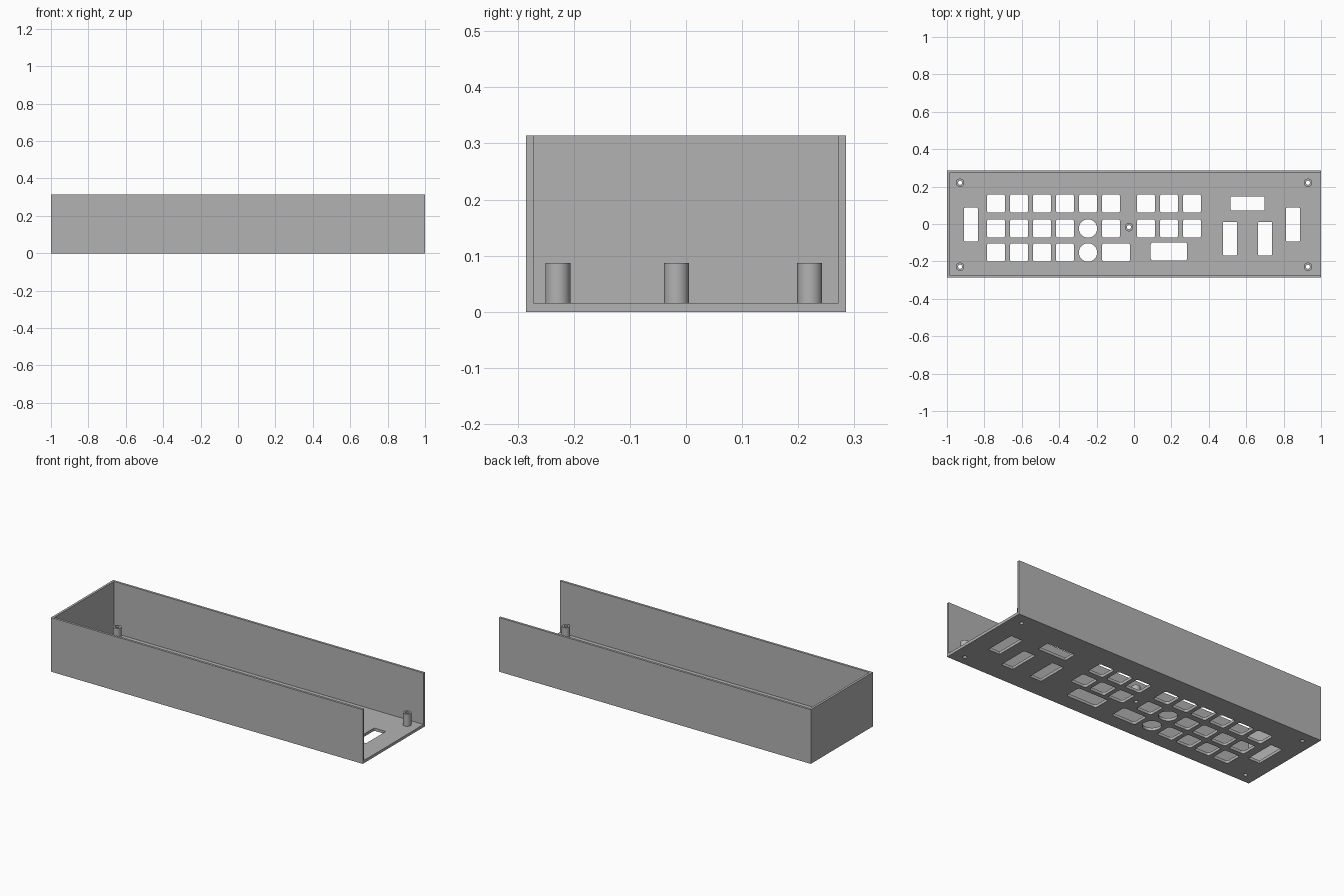
import bpy, bmesh
from math import cos, sin, pi
from mathutils import Vector, Matrix

cube = bpy.data.objects.get("Cube")
if cube:
    bpy.data.objects.remove(cube, do_unlink=True)

HALF_Y, HEIGHT, WALL, FLOOR = 0.285, 0.314, 0.0135, 0.016
POST_TOP, POST_R, BORE_R = 0.087, 0.0223, 0.011
KEY = 0.098

grey = bpy.data.materials.new("plain grey")
grey.use_nodes = True
grey.diffuse_color = (0.45, 0.45, 0.45, 1)
grey.node_tree.nodes["Principled BSDF"].inputs["Base Color"].default_value = grey.diffuse_color


def make_object(name, bm):
    bmesh.ops.recalc_face_normals(bm, faces=bm.faces)
    mesh = bpy.data.meshes.new(name)
    bm.to_mesh(mesh)
    bm.free()
    mesh.materials.append(grey)
    ob = bpy.data.objects.new(name, mesh)
    bpy.context.collection.objects.link(ob)
    return ob


def box(name, lo, hi):
    lo, hi = Vector(lo), Vector(hi)
    bm = bmesh.new()
    bmesh.ops.create_cube(bm, size=1, matrix=Matrix.Translation((lo + hi) / 2)
                          @ Matrix.Diagonal((*(hi - lo), 1)))
    return make_object(name, bm)


def prism(bm, x, y, w, h, r, steps):
    """Upright prism with a rounded rectangular outline, passing through the floor."""
    pts = []
    for corner, (sx, sy) in enumerate([(1, 1), (-1, 1), (-1, -1), (1, -1)]):
        for i in range(steps + 1):
            a = (corner + i / steps) * pi / 2
            pts.append((x + sx * (w / 2 - r) + r * cos(a),
                        y + sy * (h / 2 - r) + r * sin(a), -0.05))
    face = bm.faces.new([bm.verts.new(p) for p in pts])
    ext = bmesh.ops.extrude_face_region(bm, geom=[face])
    bmesh.ops.translate(bm, vec=(0, 0, 0.1),
                        verts=[v for v in ext["geom"] if isinstance(v, bmesh.types.BMVert)])


def disc(bm, x, y, r):
    prism(bm, x, y, 2 * r, 2 * r, r, 8)
    bmesh.ops.remove_doubles(bm, verts=bm.verts, dist=1e-5)


holes = bmesh.new()
posts = [(sx * 0.93, y) for sx in (-1, 1) for y in (0.2205, -0.2285)] + [(-0.027, -0.017)]
for x, y in posts:
    disc(holes, x, y, BORE_R)

# Key openings: left block of six columns, right block of three
left_cols = [-0.738 + 0.123 * i for i in range(6)]
right_cols = [0.064 + 0.123 * i for i in range(3)]
rows = (0.11, -0.024, -0.152)
for row, y in enumerate(rows):
    for col, x in enumerate(left_cols + right_cols):
        if row == 2 and col > 4:
            continue
        if row > 0 and col == 4:
            disc(holes, x, y, KEY / 2)
        else:
            prism(holes, x, y, KEY, KEY, 0.013, 4)
prism(holes, -0.096, rows[2], 0.15, KEY, 0.013, 4)
prism(holes, 0.187, -0.147, 0.195, KEY, 0.013, 4)

# Slots
prism(holes, 0.607, 0.11, 0.18, 0.075, 0.005, 2)
for x, y in [(0.513, -0.078), (0.701, -0.078), (0.85, -0.003), (-0.872, -0.003)]:
    prism(holes, x, y, 0.075, 0.18, 0.005, 2)

# Case: open at the top and at the right-hand end
case = box("case", (-1, -HALF_Y, 0), (1, HALF_Y, HEIGHT))
cavity = box("cavity_cutter", (-1 + WALL, WALL - HALF_Y, FLOOR),
             (1.1, HALF_Y - WALL, HEIGHT + 0.1))
openings = make_object("opening_cutter", holes)
for cutter in (cavity, openings):
    cutter.hide_render = True
    mod = case.modifiers.new(cutter.name, 'BOOLEAN')
    mod.operation, mod.solver, mod.object = 'DIFFERENCE', 'EXACT', cutter
cut = bpy.data.meshes.new_from_object(case.evaluated_get(bpy.context.evaluated_depsgraph_get()))
case.modifiers.clear()
case.data = cut
for cutter in (cavity, openings):
    bpy.data.objects.remove(cutter, do_unlink=True)

# Hollow screw posts
for n, (x, y) in enumerate(posts):
    bm = bmesh.new()
    profile = [(POST_R, FLOOR), (POST_R, POST_TOP), (BORE_R, POST_TOP), (BORE_R, FLOOR)]
    vs = [bm.verts.new((r, 0, z)) for r, z in profile]
    es = [bm.edges.new(pair) for pair in zip(vs, vs[1:] + vs[:1])]
    bmesh.ops.spin(bm, geom=vs + es, axis=(0, 0, 1), cent=(0, 0, 0),
                   angle=2 * pi, steps=32, use_merge=True)
    bmesh.ops.remove_doubles(bm, verts=bm.verts, dist=1e-5)
    post = make_object(f"screw_post_{n + 1}", bm)
    post.location = (x, y, 0)
    bpy.ops.object.select_all(action='DESELECT')
    post.select_set(True)
    bpy.context.view_layer.objects.active = post
    bpy.ops.object.shade_smooth_by_angle(angle=0.6)
